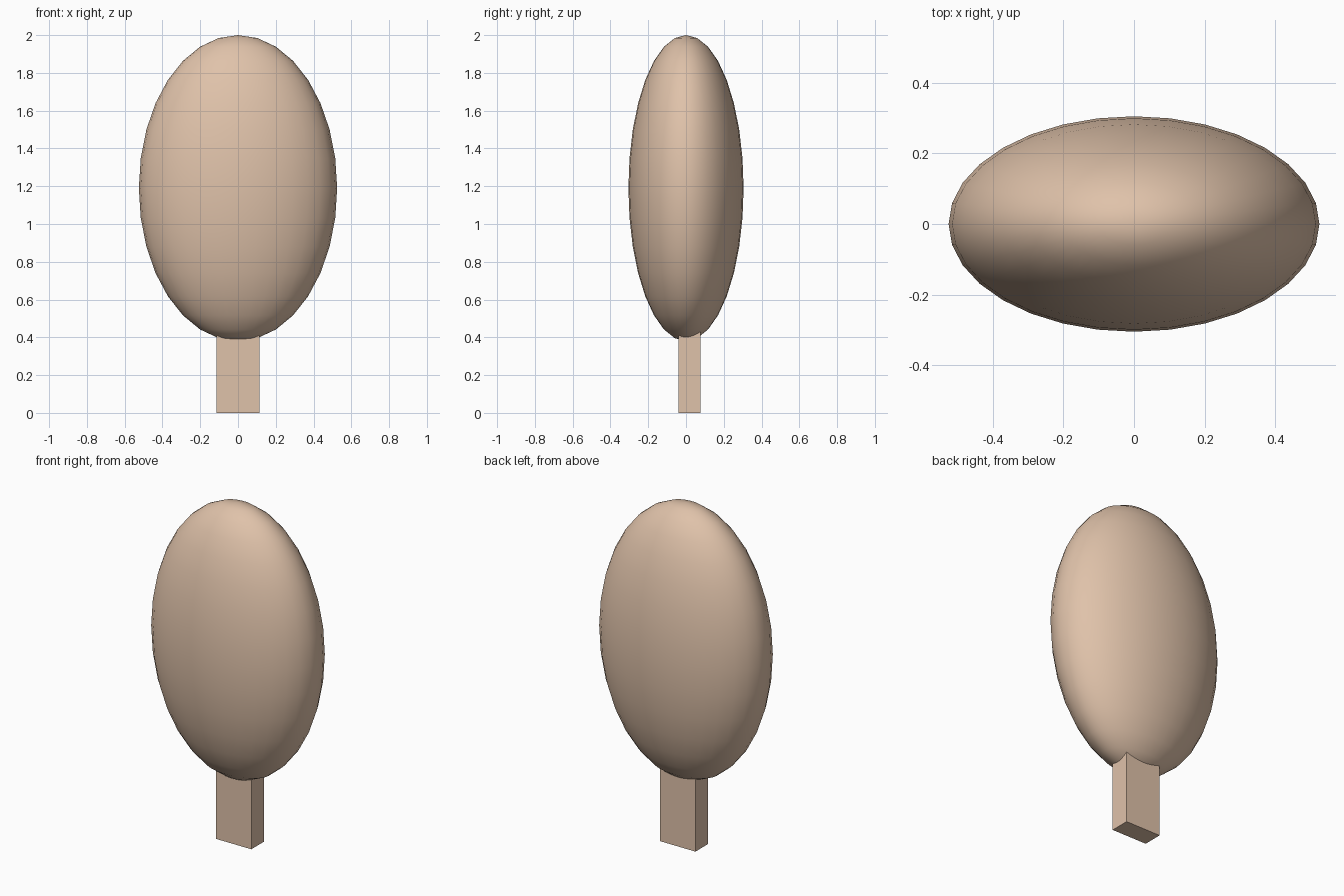
import bpy

if "Cube" in bpy.data.objects:
    bpy.data.objects.remove(bpy.data.objects["Cube"])

peach = bpy.data.materials.new("peach")
peach.diffuse_color = (0.74, 0.54, 0.40, 1)
peach.use_nodes = True
peach.node_tree.nodes["Principled BSDF"].inputs["Base Color"].default_value = peach.diffuse_color


def finish(name, scale):
    """Name, size and colour the active primitive."""
    ob = bpy.context.object
    ob.name = name
    ob.scale = scale
    bpy.ops.object.transform_apply(location=False, rotation=False, scale=True)
    ob.data.materials.append(peach)
    return ob


# Flattened egg-like body
bpy.ops.mesh.primitive_uv_sphere_add(segments=32, ring_count=16, radius=1,
                                     location=(0, 0, 1.19))
finish("oval_body", (0.525, 0.305, 0.81))
bpy.ops.object.shade_smooth_by_angle()

# Square post, set slightly behind centre and sunk into the body
post_height = 0.5
bpy.ops.mesh.primitive_cube_add(size=1, location=(0, 0.018, post_height / 2))
finish("post", (0.23, 0.116, post_height))
